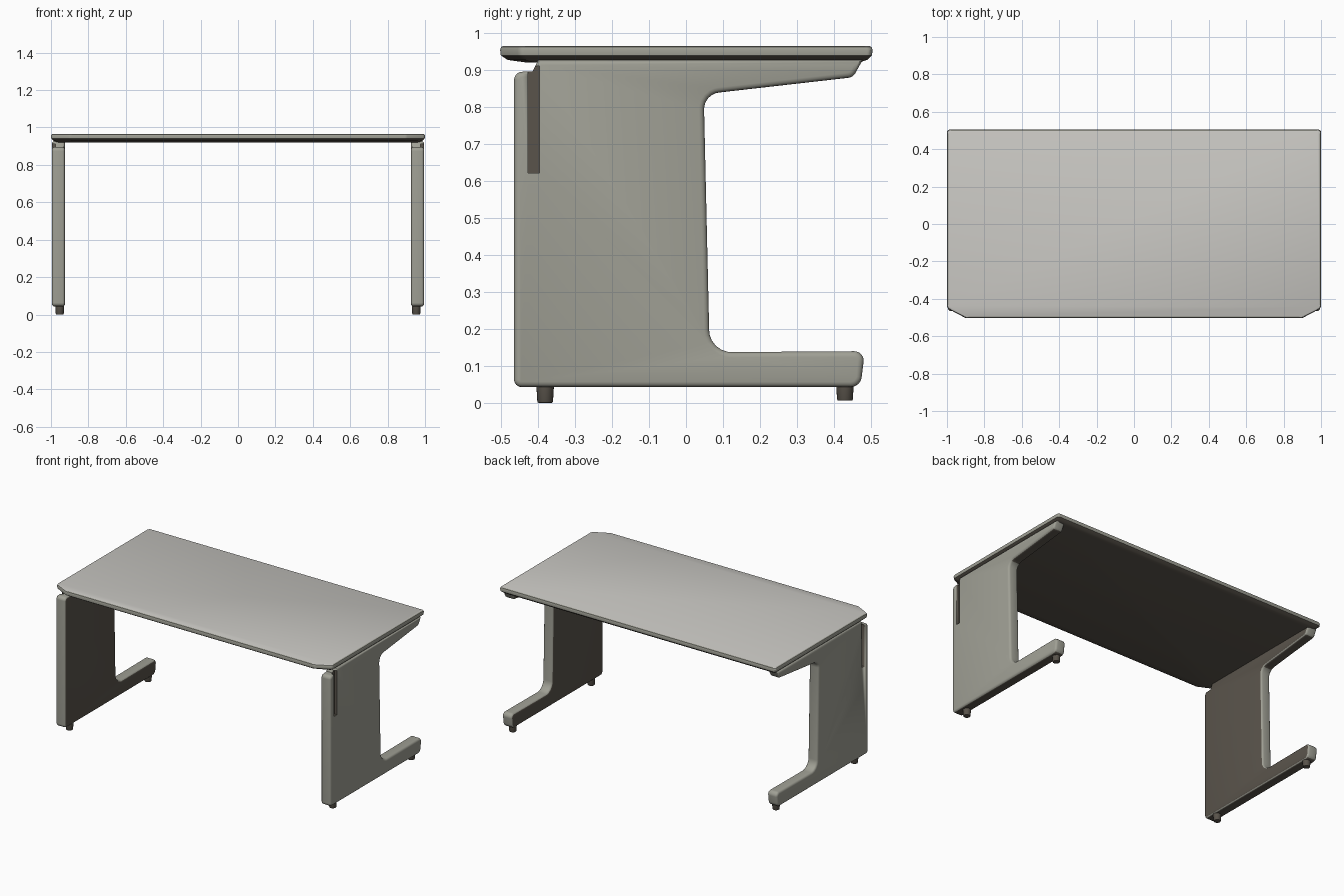
import bpy, bmesh, math
from mathutils import Vector

if "Cube" in bpy.data.objects:
    bpy.data.objects.remove(bpy.data.objects["Cube"])


def material(name, rgb):
    m = bpy.data.materials.new(name)
    m.diffuse_color = (*rgb, 1)
    m.use_nodes = True
    m.node_tree.nodes["Principled BSDF"].inputs["Base Color"].default_value = m.diffuse_color
    return m


LIGHT = material("light grey top", (0.58, 0.57, 0.54))
BODY = material("grey green body", (0.35, 0.35, 0.30))
DARK = material("dark brown", (0.10, 0.087, 0.07))


def finish(bm, name, mats, rule, angle=35):
    """Turn bmesh into an object, colouring faces by a rule."""
    bmesh.ops.recalc_face_normals(bm, faces=bm.faces[:])
    bm.normal_update()
    for f in bm.faces:
        f.material_index = rule(f)
    me = bpy.data.meshes.new(name)
    bm.to_mesh(me)
    bm.free()
    for m in mats:
        me.materials.append(m)
    ob = bpy.data.objects.new(name, me)
    bpy.context.collection.objects.link(ob)
    bpy.ops.object.select_all(action='DESELECT')
    ob.select_set(True)
    bpy.context.view_layer.objects.active = ob
    bpy.ops.object.shade_smooth_by_angle(angle=math.radians(angle))
    return ob


def rounded(points, seg=6):
    """Polygon with a fillet radius at each (a, b, r) corner."""
    out = []
    n = len(points)
    for i, (a, b, r) in enumerate(points):
        p = Vector((a, b))
        if r == 0:
            out.append(p)
            continue
        u = (Vector(points[i - 1][:2]) - p).normalized()
        v = (Vector(points[(i + 1) % n][:2]) - p).normalized()
        half = u.angle(v) / 2
        c = p + (u + v).normalized() * (r / math.sin(half))
        d = r / math.tan(half)
        s, e = p + u * d - c, p + v * d - c
        for k in range(seg + 1):
            out.append(c + s.lerp(e, k / seg).normalized() * r)
    return out


# Table top: stacked outlines with clipped front corners and an undercut rim
def outline(inset, front):
    x, y0, y1 = 1 - inset, -0.503 + front, 0.505 - inset
    return rounded([(x, y1, 0.015), (-x, y1, 0.015), (-x, -0.45 + front * .6, 0.02),
                    (-x + 0.1, y0, 0.03), (x - 0.1, y0, 0.03),
                    (x, -0.45 + front * .6, 0.02)], 4)


bm = bmesh.new()
rings = []
for z, inset, front in [(0.921, 0.035, 0.07), (0.928, 0.015, 0.02), (0.940, 0.002, 0.002),
                        (0.955, 0, 0), (0.963, 0.003, 0.003), (0.966, 0.009, 0.009)]:
    rings.append([bm.verts.new((p.x, p.y, z)) for p in outline(inset, front)])
for lo, hi in zip(rings, rings[1:]):
    for i in range(len(lo)):
        j = (i + 1) % len(lo)
        bm.faces.new((lo[i], lo[j], hi[j], hi[i]))
bm.faces.new(rings[0])
bm.faces.new(rings[-1])
finish(bm, "table_top", [LIGHT, BODY, DARK],
       lambda f: 0 if f.normal.z > 0.9 else 2 if f.normal.z < -0.7 else 1)

# C-shaped side panel profile in (y, z)
PANEL = [(-0.465, 0.043, 0.02), (0.472, 0.043, 0.03), (0.484, 0.14, 0.025),
         (0.064, 0.137, 0.06), (0.048, 0.835, 0.045), (0.452, 0.881, 0.025),
         (0.478, 0.928, 0), (-0.40, 0.928, 0), (-0.415, 0.897, 0),
         (-0.465, 0.895, 0.022)]

for side, label in ((1, "right"), (-1, "left")):
    # Side panel with rounded edges, dark on the inner and lower faces
    bm = bmesh.new()
    prof = rounded(PANEL)
    face = bm.faces.new([bm.verts.new((side * 0.925, p.x, p.y)) for p in prof])
    ext = bmesh.ops.extrude_face_region(bm, geom=[face])
    bmesh.ops.translate(bm, vec=(side * 0.07, 0, 0),
                        verts=[g for g in ext["geom"] if isinstance(g, bmesh.types.BMVert)])
    caps = [e for e in bm.edges if abs(e.verts[0].co.x - e.verts[1].co.x) < 1e-5]
    bmesh.ops.bevel(bm, geom=caps, offset=0.014, segments=3, profile=0.5, affect='EDGES')
    panel = finish(bm, label + "_side_panel", [BODY, DARK],
                   lambda f: int(f.normal.x * side < -0.8 or f.normal.z < -0.8), 40)

    # Recessed slot on the outer face
    bm = bmesh.new()
    bmesh.ops.create_cube(bm, size=1)
    for v in bm.verts:
        v.co = Vector((side * 0.992 + v.co.x * 0.034, -0.412 + v.co.y * 0.03,
                       0.767 + v.co.z * 0.29))
    cutter = finish(bm, label + "_slot_cutter", [DARK], lambda f: 0)
    cutter.hide_render = True
    mod = panel.modifiers.new("slot", 'BOOLEAN')
    mod.operation = 'DIFFERENCE'
    mod.solver = 'EXACT'
    mod.material_mode = 'TRANSFER'
    mod.object = cutter
    bpy.context.view_layer.objects.active = panel
    bpy.ops.object.modifier_apply(modifier=mod.name)
    bpy.data.objects.remove(cutter)

    # Levelling feet
    for y, z0, pos in ((-0.381, 0.0, "front"), (0.43, 0.006, "rear")):
        bm = bmesh.new()
        bmesh.ops.create_cone(bm, cap_ends=True, segments=20, radius1=0.021,
                              radius2=0.024, depth=0.05 - z0)
        bmesh.ops.translate(bm, verts=bm.verts[:], vec=(side * 0.953, y, (0.05 + z0) / 2))
        rim = [e for e in bm.edges if all(v.co.z < 0.02 for v in e.verts)]
        bmesh.ops.bevel(bm, geom=rim, offset=0.004, segments=2, profile=0.5, affect='EDGES')
        finish(bm, f"{label}_{pos}_foot", [DARK], lambda f: 0)
